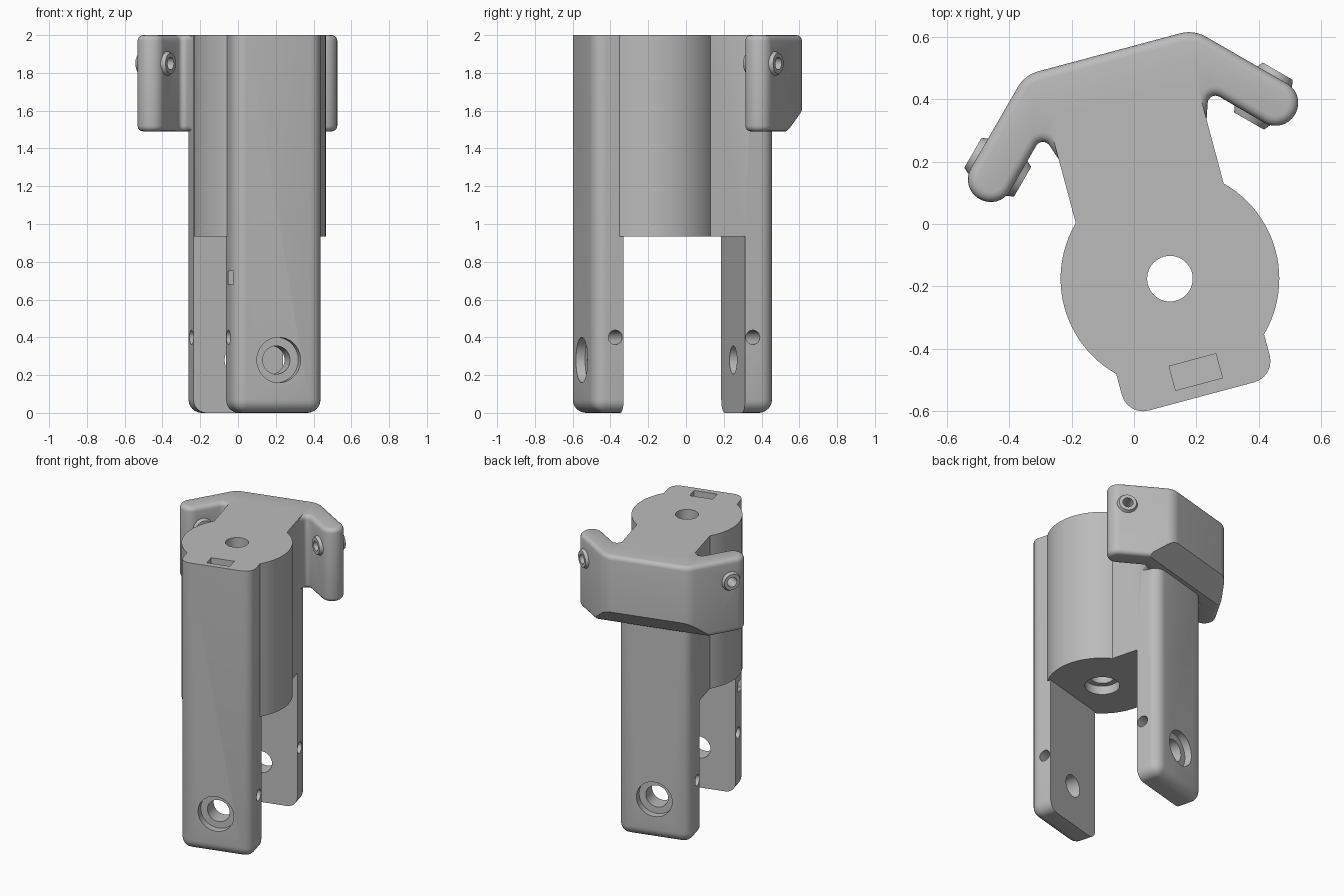
import bpy, bmesh, math
from mathutils import Vector, Matrix

if "Cube" in bpy.data.objects:
    bpy.data.objects.remove(bpy.data.objects["Cube"], do_unlink=True)

grey = bpy.data.materials.new("plain_grey")
grey.use_nodes = True
colour = (0.5, 0.5, 0.5, 1)
grey.diffuse_color = colour
grey.node_tree.nodes["Principled BSDF"].inputs["Base Color"].default_value = colour

HALF, TOP, CROTCH = 0.245, 2.0, 0.935
FRONT, BACK = -0.39, 0.603
FRONT_IN, BACK_IN = -0.226, 0.44


def finish(bm, name):
    bmesh.ops.recalc_face_normals(bm, faces=bm.faces)
    mesh = bpy.data.meshes.new(name)
    bm.to_mesh(mesh)
    bm.free()
    mesh.materials.append(grey)
    ob = bpy.data.objects.new(name, mesh)
    bpy.context.collection.objects.link(ob)
    return ob


def prism(points, direction):
    """Solid made by sweeping a closed outline along a vector."""
    bm = bmesh.new()
    face = bm.faces.new([bm.verts.new(p) for p in points])
    new = bmesh.ops.extrude_face_region(bm, geom=[face])["geom"]
    bmesh.ops.translate(bm, vec=direction, verts=[g for g in new if isinstance(g, bmesh.types.BMVert)])
    return bm


def rod(name, start, end, r1, r2=None, segments=48):
    start, end = Vector(start), Vector(end)
    axis = end - start
    turn = axis.to_track_quat('Z', 'Y').to_matrix().to_4x4()
    bm = bmesh.new()
    bmesh.ops.create_cone(bm, cap_ends=True, segments=segments, radius1=r1, radius2=r2 or r1,
                          depth=axis.length, matrix=Matrix.Translation((start + end) / 2) @ turn)
    return finish(bm, name)


def box(name, low, high):
    low, high = Vector(low), Vector(high)
    bm = bmesh.new()
    bmesh.ops.create_cube(bm, size=1)
    bmesh.ops.scale(bm, vec=high - low, verts=bm.verts)
    bmesh.ops.translate(bm, vec=(low + high) / 2, verts=bm.verts)
    return finish(bm, name)


def combine(target, other, operation):
    mod = target.modifiers.new(operation.lower(), 'BOOLEAN')
    mod.operation, mod.solver, mod.object = operation, 'EXACT', other
    bpy.context.view_layer.objects.active = target
    bpy.ops.object.modifier_apply(modifier=mod.name)
    bpy.data.objects.remove(other, do_unlink=True)


def rounded(corners, steps=8):
    """Outline with each (x, y, radius) corner replaced by an arc."""
    out = []
    for i, (x, y, r) in enumerate(corners):
        p = Vector((x, y))
        a = (Vector(corners[i - 1][:2]) - p).normalized()
        b = (Vector(corners[(i + 1) % len(corners)][:2]) - p).normalized()
        if r == 0:
            out.append(p)
            continue
        half = a.angle(b) / 2
        centre = p + (a + b).normalized() * r / math.sin(half)
        s = p + a * r / math.tan(half) - centre
        e = p + b * r / math.tan(half) - centre
        sweep = s.angle_signed(e)
        for k in range(steps + 1):
            out.append(centre + Matrix.Rotation(-sweep * k / steps, 2) @ s)
    return out


# Forked body: two legs joined above the opening, with rounded outer edges
side = [(FRONT, 0), (FRONT_IN, 0), (FRONT_IN, CROTCH), (BACK_IN, CROTCH),
        (BACK_IN, 0), (BACK, 0), (BACK, TOP), (FRONT, TOP)]
bm = prism([(-HALF, y, z) for y, z in side], (2 * HALF, 0, 0))


def soft(edge):
    a, b = (v.co for v in edge.verts)
    outer = all(min(abs(p.y - FRONT), abs(p.y - BACK)) < 0.001 for p in (a, b))
    low = max(a.z, b.z) < 0.001
    upright = abs(a.z - b.z) > 0.5
    along_depth = abs(a.y - b.y) > 0.01
    return (outer and (low or upright)) or (low and along_depth)


bmesh.ops.bevel(bm, geom=[e for e in bm.edges if soft(e)], offset=0.07, segments=6,
                profile=0.5, affect='EDGES', clamp_overlap=False)
body = finish(bm, "fork_bracket")

# Central barrel
combine(body, rod("barrel", (0, 0, CROTCH), (0, 0, TOP), 0.35, segments=96), 'UNION')

# Winged collar around the back of the top
right = [(0, 0.75, 0), (0.28, 0.75, 0.11), (0.574, 0.456, 0.071), (0.472, 0.353, 0.071),
         (0.275, 0.55, 0.025), (0.238, 0.44, 0.1), (0.225, 0.25, 0)]
left = [(-x, y, r) for x, y, r in reversed(right[1:])]
outline = rounded(right + left)
bm = prism([(p.x, p.y, 1.49) for p in outline], (0, 0, TOP - 1.49))
rims = [e for e in bm.edges if abs(e.verts[0].co.z - e.verts[1].co.z) < 0.001]
bmesh.ops.bevel(bm, geom=rims, offset=0.03, segments=4, profile=0.5,
                affect='EDGES', clamp_overlap=False)
# Sloping cut under the back of the collar
cut = bmesh.ops.bisect_plane(bm, geom=bm.verts[:] + bm.edges[:] + bm.faces[:],
                             plane_co=(0, 0.75, 1.61), plane_no=(0, 1, -1), clear_outer=True)
bmesh.ops.holes_fill(bm, edges=[e for e in bm.edges if e.is_boundary], sides=0)
combine(body, finish(bm, "collar"), 'UNION')

# Tapered bosses and screw holes near each wing tip
for s in (1, -1):
    centre = Vector((s * 0.44, 0.487, 1.85))
    normal = Vector((s, 1, 0)).normalized()
    for d in (1, -1):
        combine(body, rod("boss", centre + normal * d * 0.05, centre + normal * d * 0.092,
                          0.075, 0.055), 'UNION')
    combine(body, rod("screw_hole", centre - normal * 0.15, centre + normal * 0.15, 0.033), 'DIFFERENCE')

# Barrel bore with a wider recess below
combine(body, rod("bore", (0, 0, 0.8), (0, 0, 2.1), 0.073), 'DIFFERENCE')
combine(body, rod("bore_recess", (0, 0, 0.8), (0, 0, CROTCH + 0.06), 0.11), 'DIFFERENCE')

# Axle hole through both legs, recessed on the outside faces
combine(body, rod("axle_hole", (0, -0.6, 0.28), (0, 0.8, 0.28), 0.075), 'DIFFERENCE')
for outer, d in ((FRONT, 1), (BACK, -1)):
    combine(body, rod("axle_recess", (0, outer - d * 0.1, 0.28), (0, outer + d * 0.05, 0.28), 0.12), 'DIFFERENCE')

# Cross holes through the sides of the legs
for y in (-0.272, 0.482):
    combine(body, rod("cross_hole", (-0.4, y, 0.4), (0.4, y, 0.4), 0.038), 'DIFFERENCE')

# Cable channel from the top of the front leg to its right side
combine(body, box("cable_shaft", (-0.075, -0.35, 0.68), (0.08, -0.27, 2.1)), 'DIFFERENCE')
combine(body, box("cable_exit", (-0.4, -0.35, 0.68), (0, -0.27, 0.75)), 'DIFFERENCE')

# Turn and centre the finished part
body.data.transform(Matrix.Translation((0.115, -0.175, 0)) @ Matrix.Rotation(math.radians(15), 4, 'Z'))
body.data.materials.clear()
body.data.materials.append(grey)
for p in body.data.polygons:
    p.material_index = 0
bpy.ops.object.select_all(action='DESELECT')
body.select_set(True)
bpy.context.view_layer.objects.active = body
bpy.ops.object.shade_smooth_by_angle(angle=math.radians(30))
